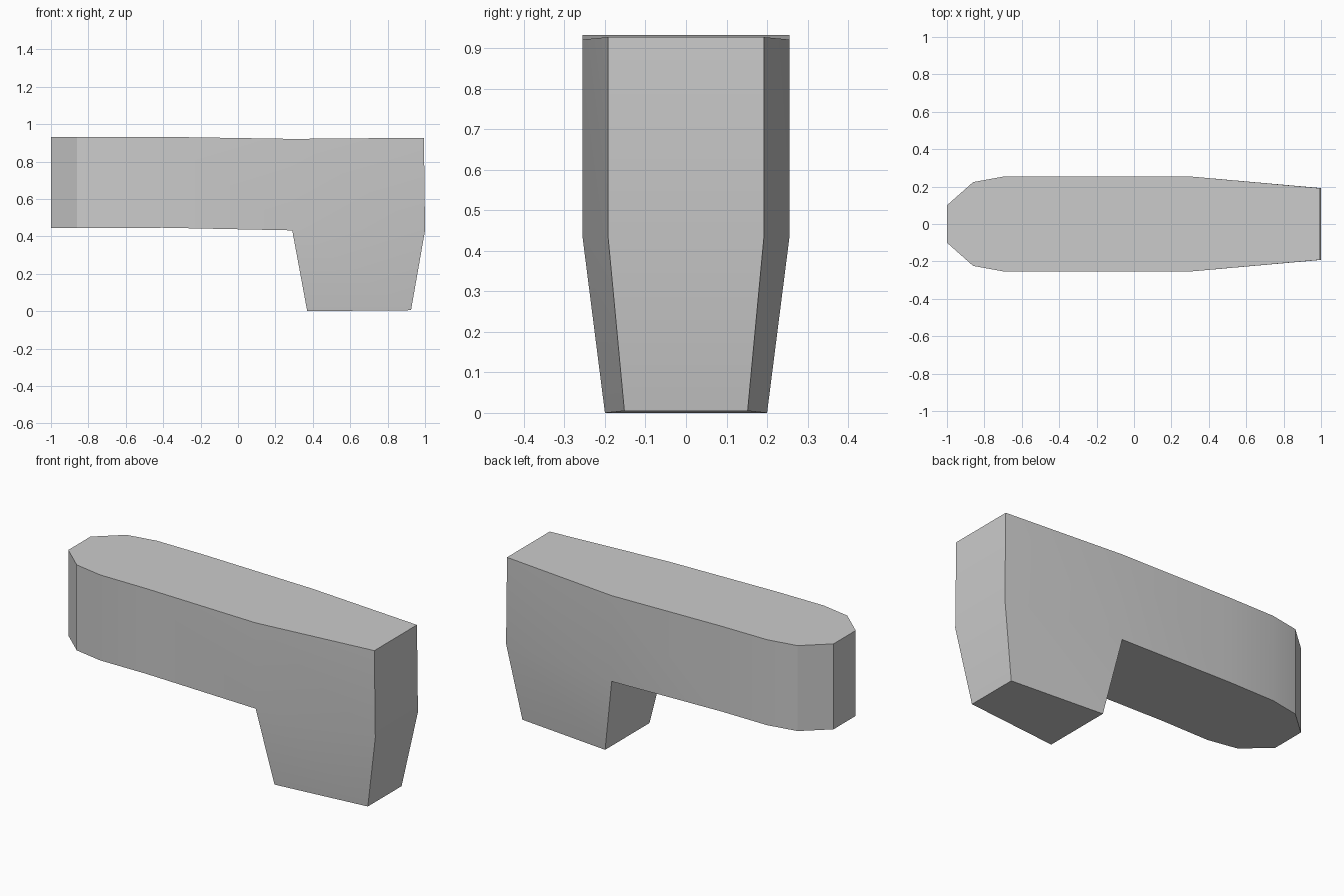
import bpy, bmesh
from math import radians

cube = bpy.data.objects.get("Cube")
if cube:
    bpy.data.objects.remove(cube)

grey = bpy.data.materials.new("plain grey")
grey.use_nodes = True
colour = (0.6, 0.6, 0.6, 1)
grey.diffuse_color = colour
grey.node_tree.nodes["Principled BSDF"].inputs["Base Color"].default_value = colour

# Body stations: x at bottom, x at top, half width, bottom z, top z
stations = [
    (-1.0, -1.0, 0.10, 0.445, 0.932),
    (-0.86, -0.86, 0.224, 0.445, 0.932),
    (-0.69, -0.69, 0.255, 0.445, 0.932),
    (-0.40, -0.40, 0.255, 0.446, 0.932),
    (0.29, 0.29, 0.255, 0.432, 0.921),
    (1.0, 0.994, 0.192, 0.432, 0.927),
]
# Foot of the grip: x, half width, z
foot = [(0.37, 0.2, 0.0), (0.925, 0.152, 0.005)]

bm = bmesh.new()


def bridge(a, b, sides):
    """Join two four-cornered rings along the chosen sides."""
    for i in sides:
        j = (i + 1) % 4
        bm.faces.new((a[i], a[j], b[j], b[i]))


# Horizontal body, left open where the grip joins
rings = []
for xb, xt, w, zb, zt in stations:
    corners = [(xb, -w, zb), (xb, w, zb), (xt, w, zt), (xt, -w, zt)]
    rings.append([bm.verts.new(c) for c in corners])
for k in range(len(rings) - 1):
    under_open = k == len(rings) - 2
    bridge(rings[k], rings[k + 1], (1, 2, 3) if under_open else range(4))
bm.faces.new(rings[0])
bm.faces.new(rings[-1])

# Tapered grip below the wide end
a, b = rings[-2], rings[-1]
upper = [a[0], b[0], b[1], a[1]]
(x0, w0, z0), (x1, w1, z1) = foot
lower = [bm.verts.new(c) for c in
         ((x0, -w0, z0), (x1, -w1, z1), (x1, w1, z1), (x0, w0, z0))]
bridge(upper, lower, range(4))
bm.faces.new(lower)
bmesh.ops.recalc_face_normals(bm, faces=bm.faces)

mesh = bpy.data.meshes.new("body_with_grip")
bm.to_mesh(mesh)
bm.free()
mesh.materials.append(grey)
body = bpy.data.objects.new("body_with_grip", mesh)
bpy.context.collection.objects.link(body)

# Soft shading across shallow bends, crisp edges elsewhere
bpy.context.view_layer.objects.active = body
body.select_set(True)
bpy.ops.object.shade_smooth_by_angle(angle=radians(30))
